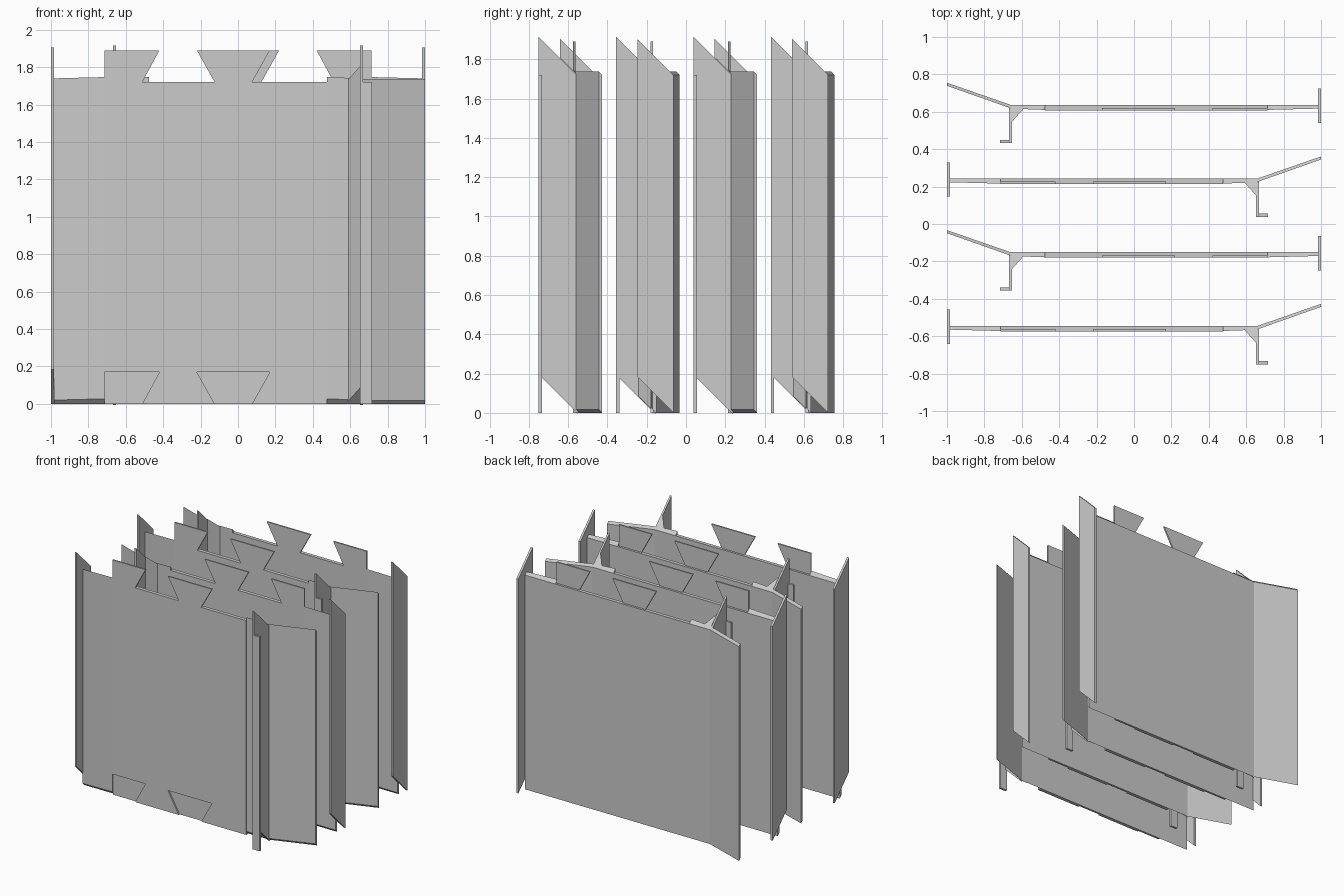
import bpy, bmesh

cube = bpy.data.objects.get("Cube")
if cube:
    bpy.data.objects.remove(cube)

grey = bpy.data.materials.new("light_grey")
grey.use_nodes = True
grey.diffuse_color = (0.6, 0.6, 0.6, 1)
grey.node_tree.nodes["Principled BSDF"].inputs["Base Color"].default_value = (0.6, 0.6, 0.6, 1)

HEIGHT = 1.72      # wall height without tabs
SPACING = 0.394    # distance between walls


def prism(name, bottom, top):
    """Solid between two matching outlines."""
    bm = bmesh.new()
    low = [bm.verts.new(p) for p in bottom]
    high = [bm.verts.new(p) for p in top]
    bm.faces.new(low)
    bm.faces.new(high)
    n = len(low)
    for i in range(n):
        j = (i + 1) % n
        bm.faces.new((low[i], low[j], high[j], high[i]))
    bmesh.ops.recalc_face_normals(bm, faces=bm.faces[:])
    mesh = bpy.data.meshes.new(name)
    bm.to_mesh(mesh)
    bm.free()
    mesh.materials.append(grey)
    obj = bpy.data.objects.new(name, mesh)
    bpy.context.collection.objects.link(obj)


def upright(name, outline, side, dy, hinge=None):
    """Extrude an xy outline upward; a hinge y gives 45 degree sheared ends."""
    def ring(z):
        return [(side * x, y + dy, z + (0 if hinge is None else hinge - y))
                for x, y in outline]
    prism(name, ring(0), ring(HEIGHT))


def box(x0, x1, y0, y1):
    return [(x0, y0), (x1, y0), (x1, y1), (x0, y1)]


# Facing outline: dovetail tabs on top, matching recesses below
tabs = [(-0.715, 1.89), (-0.42, 1.89), (-0.512, HEIGHT), (-0.125, HEIGHT),
        (-0.22, 1.89), (0.17, 1.89), (0.075, HEIGHT), (0.475, HEIGHT)]
recesses = [(x, max(0, z - HEIGHT)) for x, z in reversed(tabs)]
facing = tabs + recesses


def wall(label, side, dy):
    # Core slab and dovetailed facing
    upright(label + "_slab", box(-0.715, 0.475, -0.562, -0.545), side, dy)
    prism(label + "_dovetail_facing",
          [(side * x, -0.574 + dy, z) for x, z in facing],
          [(side * x, -0.562 + dy, z) for x, z in facing])
    # Mitred outer strips of the wall
    upright(label + "_outer_strip",
            [(-0.985, -0.565), (-0.715, -0.572), (-0.715, -0.545), (-0.985, -0.545)],
            side, dy, -0.545)
    upright(label + "_inner_strip",
            [(0.475, -0.572), (0.66, -0.565), (0.66, -0.545), (0.475, -0.545)],
            side, dy, -0.545)
    # Cross flange at one end
    upright(label + "_end_flange", box(-1, -0.983, -0.642, -0.458), side, dy, -0.458)
    # Bracket web, foot and corner gusset
    upright(label + "_bracket_web", box(0.653, 0.668, -0.75, -0.55), side, dy, -0.555)
    upright(label + "_bracket_foot", box(0.653, 0.716, -0.75, -0.733), side, dy)
    upright(label + "_gusset", [(0.585, -0.56), (0.655, -0.56), (0.655, -0.638)],
            side, dy, -0.55)
    # Angled wing, its front face raised by the mitre
    wing = [(0.66, -0.545, 0), (0.66, -0.563, 0.018), (1, -0.443, 0.018), (1, -0.427, 0)]
    prism(label + "_wing",
          [(side * x, y + dy, z) for x, y, z in wing],
          [(side * x, y + dy, z + HEIGHT) for x, y, z in wing])


# Four walls, alternately mirrored
for i, label in enumerate(("front_wall", "second_wall", "third_wall", "back_wall")):
    wall(label, 1 if i % 2 == 0 else -1, i * SPACING)
